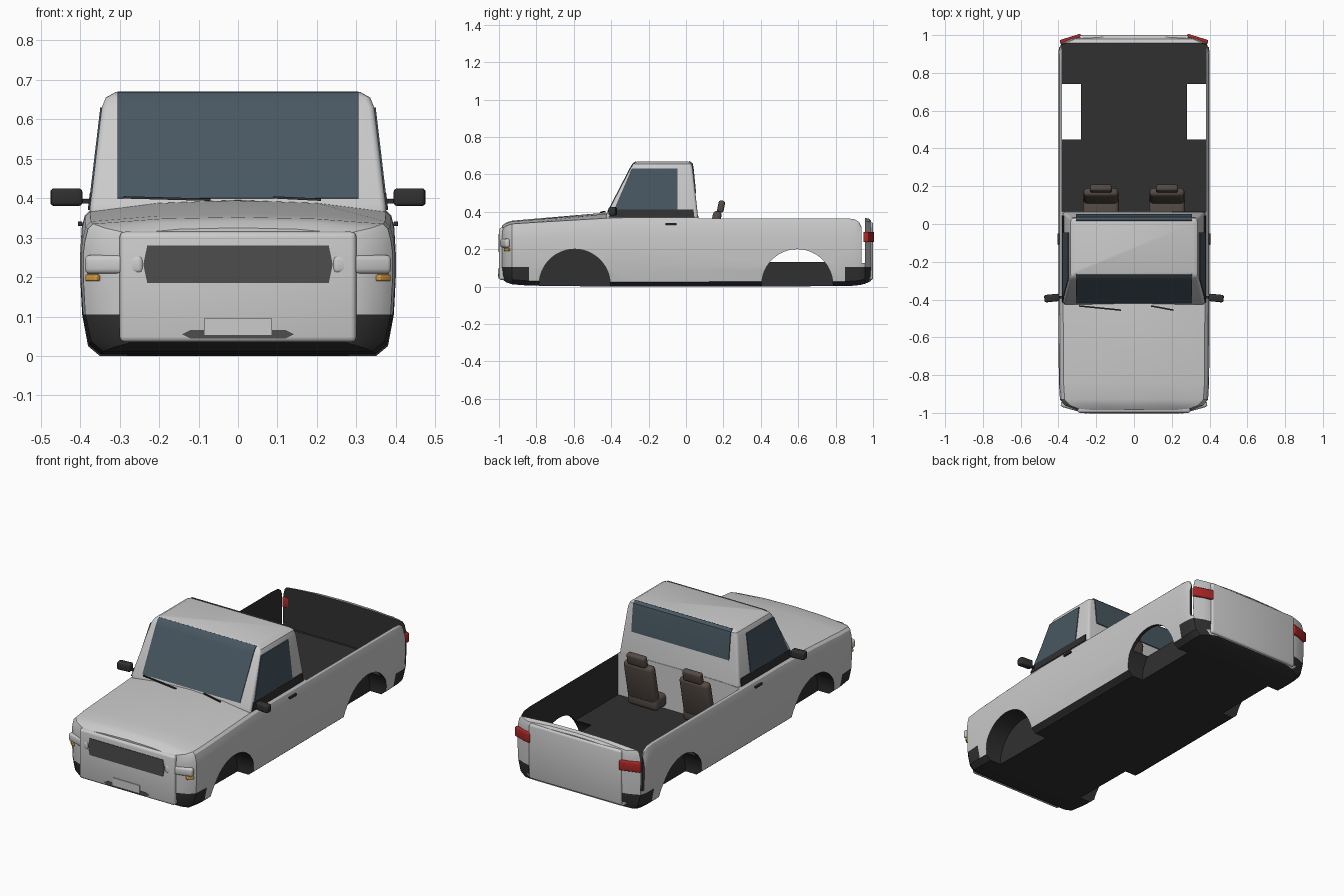
import bpy, bmesh, math
from mathutils import Vector

if "Cube" in bpy.data.objects:
    bpy.data.objects.remove(bpy.data.objects["Cube"])


def mat(name, *rgb):
    m = bpy.data.materials.new(name)
    m.diffuse_color = (*rgb, 1)
    m.use_nodes = True
    m.node_tree.nodes["Principled BSDF"].inputs["Base Color"].default_value = m.diffuse_color
    return m


GREY, DARK = mat("paint", .8, .8, .8), mat("dark_trim", .03, .03, .03)
GLASS, SEAT = mat("glass", .065, .095, .12), mat("upholstery", .09, .07, .06)
RED, AMBER = mat("red_lens", .4, .02, .02), mat("amber_lens", .75, .38, .05)
GRILLE = mat("grille_grey", .075, .075, .075)


def finish(bm, name, *mats):
    bmesh.ops.recalc_face_normals(bm, faces=bm.faces)
    me = bpy.data.meshes.new(name)
    bm.to_mesh(me)
    bm.free()
    for m in mats:
        if m:
            me.materials.append(m)
    ob = bpy.data.objects.new(name, me)
    bpy.context.collection.objects.link(ob)
    return ob


def loft(name, rings, *mats):
    """Closed skin through rings of equal point count."""
    bm = bmesh.new()
    vs = [[bm.verts.new(p) for p in r] for r in rings]
    n = len(vs[0])
    for a, b in zip(vs, vs[1:]):
        for i in range(n):
            bm.faces.new((a[i], a[(i + 1) % n], b[(i + 1) % n], b[i]))
    bm.faces.new(vs[0])
    bm.faces.new(vs[-1][::-1])
    return finish(bm, name, *mats)


def plate(name, pts, push, m=None):
    """Polygon given thickness by a push vector."""
    push = Vector(push)
    return loft(name, [pts, [Vector(p) + push for p in pts]], m)


def apply(ob, mod):
    bpy.context.view_layer.objects.active = ob
    bpy.ops.object.modifier_apply(modifier=mod.name)


def box(name, lo, hi, m=None, bev=0, rot=(0, 0, 0)):
    bm = bmesh.new()
    bmesh.ops.create_cube(bm, size=1)
    lo, hi = Vector(lo), Vector(hi)
    for v in bm.verts:
        v.co = Vector(a * b for a, b in zip(v.co, hi - lo))
    if bev:
        bmesh.ops.bevel(bm, geom=bm.edges[:], offset=bev, segments=3,
                        profile=.5, affect='EDGES')
    ob = finish(bm, name, m)
    ob.location = (lo + hi) / 2
    ob.rotation_euler = rot
    return ob


def cut(ob, cutter):
    """Subtract a cutter whose faces use the dark slot."""
    cutter.data.materials.clear()
    cutter.data.materials.append(GREY)
    cutter.data.materials.append(DARK)
    for p in cutter.data.polygons:
        p.material_index = 1
    mod = ob.modifiers.new("cut", 'BOOLEAN')
    mod.operation, mod.solver, mod.object = 'DIFFERENCE', 'EXACT', cutter
    bpy.context.view_layer.update()
    apply(ob, mod)
    bpy.data.objects.remove(cutter)


# Body: sections along y (y, half width, bottom, shoulder, crown)
stations = [(-.985, .30, .04, .31, .325), (-.96, .365, .022, .325, .343),
            (-.93, .392, .012, .335, .352), (-.84, .398, .005, .341, .36),
            (-.43, .40, 0, .365, .395), (-.30, .40, 0, .37, .38),
            (.85, .40, .002, .37, .37), (.90, .40, .005, .366, .37),
            (.925, .398, .008, .352, .36), (.937, .396, .01, .33, .35),
            (.957, .388, .015, .353, .367), (.98, .335, .025, .347, .362),
            (.99, .29, .03, .335, .35)]


def section(y, w, zb, zs, zc):
    half = [(w - .05, zb), (w - .02, zb + .025), (w - .005, .105), (w, .2),
            (w, .26), (w - .004, zs - .045), (w - .012, zs - .013), (w - .025, zs),
            (w * .5, zs + (zc - zs) * .75)]
    return ([(x, y, z) for x, z in half] + [(0, y, zc)]
            + [(-x, y, z) for x, z in half[::-1]])


body = loft("body", [section(*s) for s in stations], GREY, DARK)

# Open bed, tailgate gaps and wheel arches
cut(body, box("bed_cutter", (-.38, .066, .13), (.38, .956, .7)))
cut(body, box("gap_cutter", (-.5, .938, .125), (.5, .956, .7)))
for s in (-1, 1):
    for y in (-.595, .595):
        arc = [(s * .28, y + .19 * math.cos(t), .01 + .19 * math.sin(t))
               for t in [math.pi * i / 24 for i in range(25)]]
        arc += [(s * .28, y - .19, -.1), (s * .28, y + .19, -.1)]
        cut(body, plate("arch_cutter", arc, (s * .3, 0, 0)))

# Dark underside and bumper corners, painted cab back
for p in body.data.polygons:
    c, n = p.center, p.normal
    if n.z < -.7 or (c.z < .105 and abs(c.y) > .84 and abs(c.x) > .28):
        p.material_index = 1
    if n.y > .9 and .06 < c.y < .07:
        p.material_index = 0

# Raised nose and tailgate panels
box("nose_panel", (-.30, -1, .035), (.30, -.95, .315), None, .014)
box("tailgate_panel", (-.29, .962, .035), (.29, 1, .345), None, .012)

# Cab: stacked rectangles (z, half width, front y, rear y)
cab = loft("cab", [[(-x, f, z), (x, f, z), (x, r, z), (-x, r, z)] for z, x, f, r in
                   [(.34, .378, -.43, .066), (.385, .374, -.425, .063),
                    (.63, .345, -.298, .036), (.655, .335, -.283, .031),
                    (.669, .31, -.262, .018)]])
bev = cab.modifiers.new("round", 'BEVEL')
bev.width, bev.segments, bev.limit_method = .014, 3, 'ANGLE'
bev.angle_limit = math.radians(40)
apply(cab, bev)


# Front and rear glass
def glass(name, path, dy):
    loft(name, [[(x, y + d, z + abs(d) * .5) for x in (-.306, .306) for d in
                 ((dy, 0) if x < 0 else (0, dy))] for y, z in path], GLASS)


glass("windshield", [(-.416, .398), (-.296, .63), (-.281, .655), (-.266, .666)], -.005)
glass("rear_window", [(.049, .50), (.036, .63), (.031, .655), (.016, .668)], .005)


def cab_x(z):
    return .374 - (z - .385) * .029 / .245


for s in (-1, 1):
    # Side glass and dark sill
    plate("side_window", [(s * cab_x(z), y, z) for y, z in
                          [(-.385, .41), (-.29, .63), (-.045, .63), (-.045, .41)]],
          (s * .004, 0, 0), GLASS)
    plate("window_sill", [(s * cab_x(z), y, z) for y, z in
                          [(-.415, .37), (-.392, .412), (.04, .412), (.045, .37)]],
          (s * .005, 0, 0), DARK)
    # Mirror with arm
    box("mirror", (s * .435 - .04, -.412, .38), (s * .435 + .04, -.372, .425),
        DARK, .01, (0, 0, -s * .1))
    box("mirror_arm", (s * .385 - .02, -.395, .386), (s * .385 + .02, -.38, .398), DARK)
    # Door handle
    box("door_handle", (s * .4 - .006, -.11, .329), (s * .4 + .006, -.05, .341), DARK, .003)
    # Headlight, indicator, taillight
    box("headlight", (s * .313 - .077, -.987, .208), (s * .313 + .077, -.957, .256),
        None, .013, (0, 0, s * .27))
    box("indicator", (s * .367 - .02, -.965, .19), (s * .367 + .02, -.945, .206),
        AMBER, .004, (0, 0, s * .75))
    box("taillight", (s * .335 - .058, .963, .237), (s * .335 + .058, .991, .293),
        RED, .006, (0, 0, -s * .3))
    # Seat
    cx = s * .175
    box("seat_cushion", (cx - .095, .0, .14), (cx + .095, .15, .215), SEAT, .02)
    box("seat_back", (cx - .092, .125, .18), (cx + .092, .172, .405), SEAT, .02, (-.2, 0, 0))
    box("headrest", (cx - .058, .17, .395), (cx + .058, .205, .46), SEAT, .012, (-.2, 0, 0))
    for d in (-.025, .025):
        box("headrest_post", (cx + d - .005, .172, .37), (cx + d + .005, .182, .41), SEAT)

# Grille, lower intake and blank plate
plate("grille", [(x, -.995, z) for x, z in [(-.23, .185), (.23, .185), (.24, .232),
                                            (.23, .28), (-.23, .28), (-.24, .232)]],
      (0, -.008, 0), GRILLE)
plate("lower_intake", [(x, -.995, z) for x, z in [(-.12, .044), (.12, .044), (.142, .055),
                                                  (.12, .066), (-.12, .066), (-.142, .055)]],
      (0, -.007, 0), GRILLE)
box("blank_plate", (-.085, -1.004, .053), (.085, -.99, .096))

# Wipers
for x0, x1 in ((-.29, -.07), (.09, .21)):
    plate("wiper", [(x0, -.43, .399), (x1, -.452, .393), (x1, -.46, .393), (x0, -.438, .399)],
          (0, 0, .006), DARK)

# Smooth shading with crisp edges
bpy.ops.object.select_all(action='SELECT')
bpy.context.view_layer.objects.active = body
bpy.ops.object.shade_smooth_by_angle(angle=math.radians(30))
